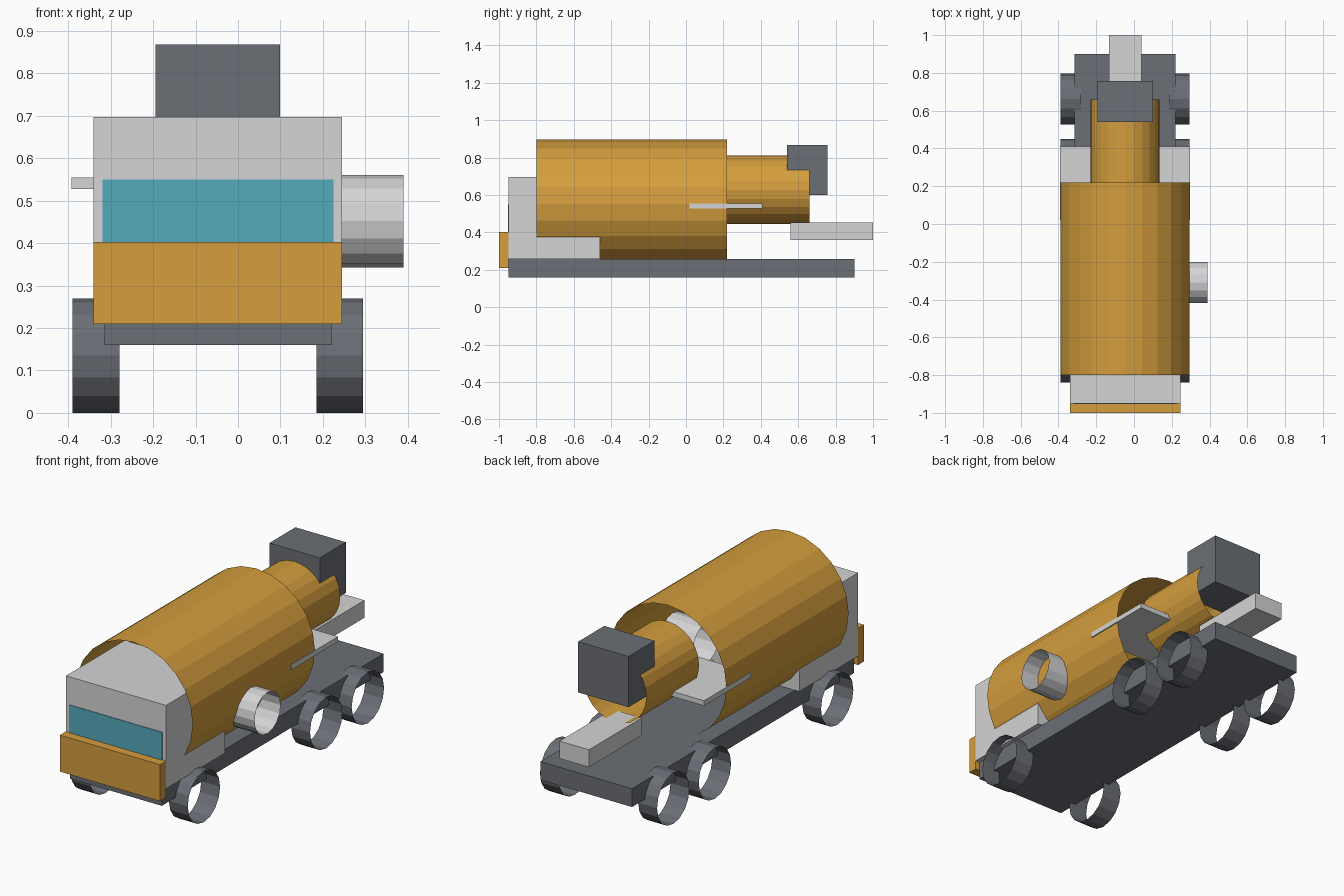
import bpy
import math
from mathutils import Matrix

cube = bpy.data.objects.get("Cube")
if cube:
    bpy.data.objects.remove(cube, do_unlink=True)

MID = -0.0475  # centre line of the truck body


def material(name, colour):
    mat = bpy.data.materials.new(name)
    mat.use_nodes = True
    mat.diffuse_color = (*colour, 1)
    mat.node_tree.nodes["Principled BSDF"].inputs["Base Color"].default_value = (*colour, 1)
    return mat


ORANGE = material("orange", (0.66, 0.34, 0.047))
LIGHT = material("light_grey", (0.66, 0.66, 0.67))
DARK = material("dark_grey", (0.145, 0.157, 0.178))
GLASS = material("glass_blue", (0.09, 0.40, 0.50))


def finish(name, mat):
    ob = bpy.context.object
    ob.name = ob.data.name = name
    ob.data.materials.append(mat)
    return ob


def box(name, mat, x, y, z):
    """Box from (low, high) limits on each axis."""
    spans = (x, y, z)
    bpy.ops.mesh.primitive_cube_add(size=1, location=[(a + b) / 2 for a, b in spans])
    ob = finish(name, mat)
    ob.data.transform(Matrix.Diagonal([b - a for a, b in spans] + [1]))
    return ob


def tube(name, mat, axis, centre, radius, length, sides):
    """Open-ended tube along the x or y axis."""
    turn = (0, math.pi / 2, 0) if axis == "x" else (math.pi / 2, 0, 0)
    bpy.ops.mesh.primitive_cylinder_add(vertices=sides, radius=radius, depth=length,
                                        end_fill_type='NOTHING', location=centre, rotation=turn)
    return finish(name, mat)


def across(half):
    return (MID - half, MID + half)


# Chassis, cab and bumper
box("chassis", DARK, across(0.2675), (-0.95, 0.9), (0.16, 0.257))
box("cab", LIGHT, across(0.2925), (-0.95, -0.46), (0.257, 0.697))
box("front_bumper", ORANGE, across(0.2925), (-1, -0.95), (0.21, 0.403))
box("windscreen", GLASS, across(0.272), (-0.953, -0.949), (0.38, 0.55))

# Mixing drum and its narrower mouth
tube("drum", ORANGE, "y", (MID, -0.29, 0.553), 0.3425, 1.02, 24)
tube("drum_mouth", ORANGE, "y", (MID, 0.44, 0.627), 0.183, 0.44, 24)

# Hopper, discharge chute and side platform
box("hopper", DARK, across(0.147), (0.54, 0.757), (0.6, 0.868))
box("discharge_chute", LIGHT, across(0.086), (0.56, 1), (0.36, 0.452))
box("drum_platform", LIGHT, across(0.345), (0.02, 0.41), (0.528, 0.555))

# Water tank on the left side
tube("water_tank", LIGHT, "x", (0.245, -0.31, 0.452), 0.109, 0.29, 16)

# Three axles of wheels
for axle, y in (("front", -0.705), ("middle", 0.315), ("rear", 0.663)):
    for side, sign in (("left", 1), ("right", -1)):
        tube(f"{axle}_wheel_{side}", DARK, "x", (MID + sign * 0.287, y, 0.135), 0.135, 0.11, 16)
